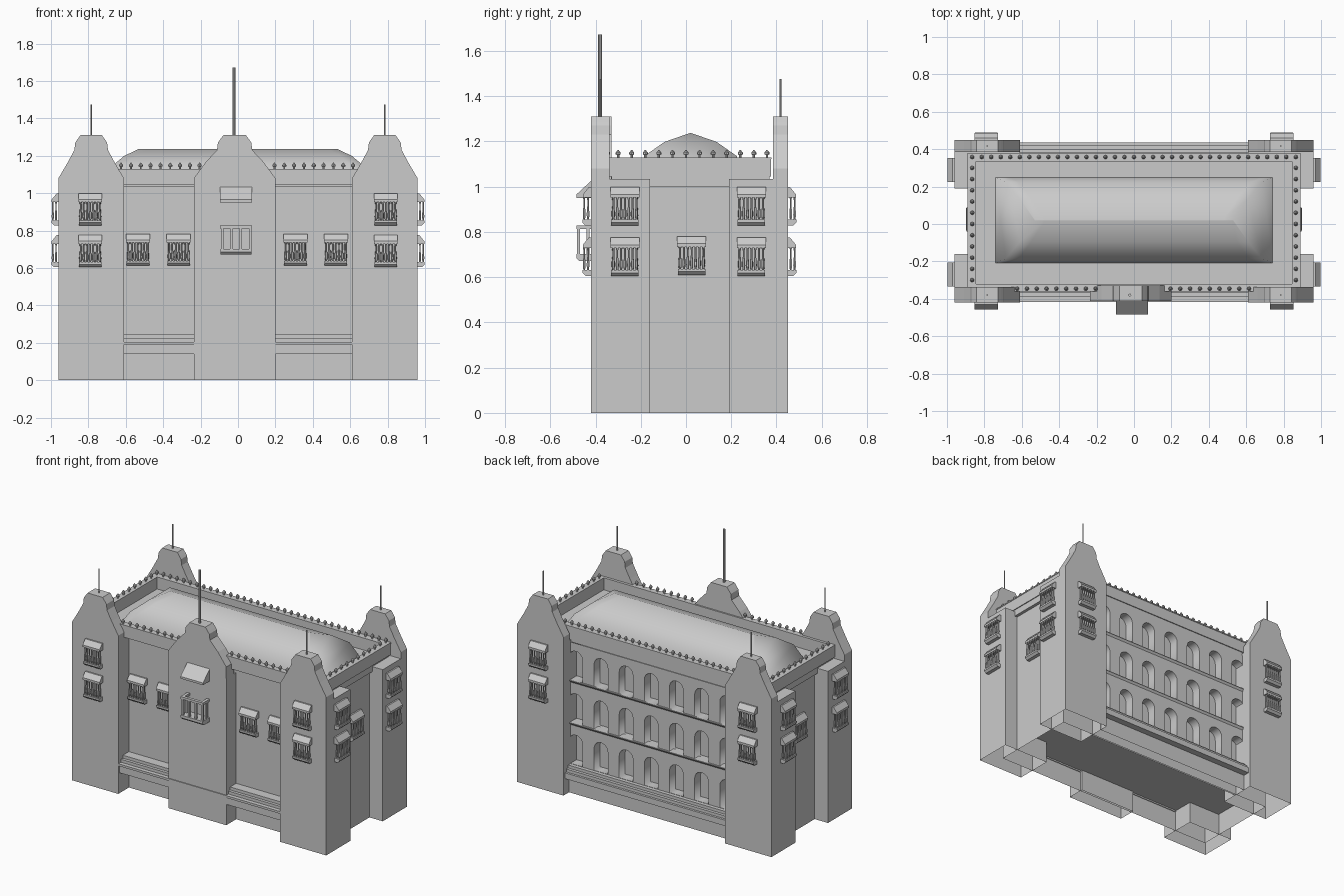
import bpy, bmesh, math
from mathutils import Matrix

if "Cube" in bpy.data.objects:
    bpy.data.objects.remove(bpy.data.objects["Cube"])


def add_mesh(name, bm, smooth=False):
    bmesh.ops.recalc_face_normals(bm, faces=bm.faces)
    for f in bm.faces:
        f.smooth = smooth
    me = bpy.data.meshes.new(name)
    bm.to_mesh(me)
    bm.free()
    ob = bpy.data.objects.new(name, me)
    bpy.context.collection.objects.link(ob)
    return ob


def prism_into(bm, pts, axis, a, b):
    # extrude a 2D profile along x (pts = y,z) or y (pts = x,z)
    def co(p, t):
        return (t, p[0], p[1]) if axis == 'x' else (p[0], t, p[1])
    lo = [bm.verts.new(co(p, a)) for p in pts]
    hi = [bm.verts.new(co(p, b)) for p in pts]
    bm.faces.new(lo)
    bm.faces.new(hi[::-1])
    for i in range(len(pts)):
        j = (i + 1) % len(pts)
        bm.faces.new((lo[i], hi[i], hi[j], lo[j]))


def prism(name, pts, axis, a, b, open_bottom=False):
    bm = bmesh.new()
    prism_into(bm, pts, axis, a, b)
    bmesh.ops.recalc_face_normals(bm, faces=bm.faces)
    if open_bottom:
        low = [f for f in bm.faces if all(v.co.z < 1e-4 for v in f.verts)]
        bmesh.ops.delete(bm, geom=low, context='FACES_ONLY')
    return add_mesh(name, bm)


def box(name, x0, x1, y0, y1, z0, z1, open_bottom=False):
    return prism(name, [(x0, z0), (x1, z0), (x1, z1), (x0, z1)], 'y', y0, y1, open_bottom)


def lathe_into(bm, prof, x, y, n=8):
    rings = [[bm.verts.new((x + r * math.cos(2 * math.pi * i / n),
                            y + r * math.sin(2 * math.pi * i / n), z)) for i in range(n)]
             for r, z in prof]
    for r0, r1 in zip(rings, rings[1:]):
        for i in range(n):
            j = (i + 1) % n
            bm.faces.new((r0[i], r0[j], r1[j], r1[i]))
    bm.faces.new(rings[0][::-1])
    bm.faces.new(rings[-1])


def pole(name, x, y, r, z0, z1):
    bm = bmesh.new()
    lathe_into(bm, [(r, z0), (r, z1)], x, y)
    add_mesh(name, bm)


# main body, open underneath, with a low inner floor
WALL = -.305
box("main_body", -.86, .86, WALL, .31, 0, 1.046, True)
box("inner_floor", -.855, .855, WALL + .005, .305, .15, .19)

# corner towers: deep lower block with a thin shaped gable on top
half = [(.175, 1.035), (.175, 1.08), (.125, 1.165), (.09, 1.23), (.085, 1.27), (.075, 1.285), (.057, 1.31)]


def gable(cx, k=1.0, base=1.035):
    h = [(.175 * k, base)] + [(x * (k if z < 1.2 else 1.05 if k > 1 else 1), z) for x, z in half[1:]]
    return [(cx + x, z) for x, z in h] + [(cx - x, z) for x, z in reversed(h)]


for sx in (-1, 1):
    x0, x1 = sorted((sx * .61, sx * .96))
    for tag, y0, y1, g0, g1 in (("front", -.42, -.16, -.42, -.338), ("back", .19, .45, .385, .45)):
        box(tag + "_tower_block", x0, x1, y0, y1, 0, 1.035, True)
        prism(tag + "_tower_gable", gable(sx * .785), 'y', g0, g1)
        pole(tag + "_tower_pole", sx * .785, (g0 + g1) / 2, .004, 1.3, 1.475)

# central front tower: lower block and gable
box("centre_tower_block", -.235, .2, -.412, -.29, 0, 1.0, True)
prism("centre_tower", gable(-.018, 1.243, .99), 'y', -.412, -.33)
pole("centre_pole", -.022, -.38, .008, 1.3, 1.672)

# stepped ledges, front and back, over a recessed plinth
for y, z0, z1 in ((-.418, .19, .205), (-.408, .14, .19), (-.39, .205, .225), (-.37, .225, .245)):
    box("front_step", -.612, .612, y, -.3, z0, z1)
box("back_plinth", -.612, .612, .3, .39, 0, .12, True)
for y, z0, z1 in ((.435, .11, .15), (.42, .15, .17), (.4, .17, .19)):
    box("back_step", -.612, .612, .3, y, z0, z1)

# rear arcade: a pierced slab of three storeys
cu = bpy.data.curves.new("back_arcade", 'CURVE')
cu.dimensions = '2D'
cu.fill_mode = 'BOTH'
cu.extrude = .0325


def spline(pts):
    s = cu.splines.new('POLY')
    s.points.add(len(pts) - 1)
    for p, (x, z) in zip(s.points, pts):
        p.co = (x, z, 0, 1)
    s.use_cyclic_u = True


spline([(-.65, .12), (.65, .12), (.65, 1.02), (-.65, 1.02)])
rows = (.192, .475, .765)
for z in rows:
    for i in range(-3, 4):
        x, r = i * .19, .052
        arc = [(x + r * math.cos(math.pi * k / 10), z + .15 + r * math.sin(math.pi * k / 10)) for k in range(11)]
        spline([(x - r, z), (x + r, z)] + arc)
tmp = bpy.data.objects.new("arcade_curve", cu)
bpy.context.collection.objects.link(tmp)
me = bpy.data.meshes.new_from_object(tmp.evaluated_get(bpy.context.evaluated_depsgraph_get()))
bpy.data.objects.remove(tmp)
arcade = bpy.data.objects.new("back_arcade", me)
arcade.matrix_world = Matrix.Translation((0, .3425, 0)) @ Matrix.Rotation(math.pi / 2, 4, 'X')
bpy.context.collection.objects.link(arcade)
for z in rows[1:]:
    prism("arcade_ledge", [(.33, z), (.386, z), (.386, z - .004), (.37, z - .024), (.33, z - .024)],
          'x', -.612, .612)

# parapet ring with cornice bands (the front one starts higher)
for z0, z1, e in ((1.0, 1.045, -.006), (1.045, 1.122, 0), (1.122, 1.13, .003)):
    X, Y0, Y1 = .887 + e, -.357 - e, .376 + e
    if z0 > 1.01:
        box("parapet_front", -X, X, Y0, -.33, z0, z1)
        box("parapet_front_inner", -.845, .845, -.331, -.32, z0, z1)
    box("parapet_back", -X, X, .335, Y1, z0, z1)
    for s in (-1, 1):
        a, b = sorted((s * .845, s * X))
        box("parapet_side", a, b, -.33, .335, z0, z1)
box("roof_deck", -.846, .846, -.331, .336, 1.035, 1.048)

# small finials along the parapet
bm = bmesh.new()
fin = [(.005, 1.128), (.005, 1.14), (.011, 1.143), (.011, 1.151), (.006, 1.157), (.002, 1.163)]
spots = [(-.865 + 1.73 * i / 34, .358) for i in range(35)]
spots += [(s * .865, -.3 + .06 * i) for s in (-1, 1) for i in range(11)]
spots += [(s * (.62 - .0525 * i) - .005, -.346) for s in (-1, 1) for i in range(9)]
for x, y in spots:
    lathe_into(bm, fin, x, y, 8)
add_mesh("parapet_finials", bm)

# long hipped dome roof, smooth
bm = bmesh.new()
rings = []
cuts = [-1, -.9, -.6, -.2, .2, .6, .9, 1]
for hx, hy, z in ((.743, .23, 1.046), (.685, .205, 1.135), (.61, .115, 1.198), (.53, .003, 1.237)):
    c = [(t * hx, -hy) for t in cuts] + [(t * hx, hy) for t in reversed(cuts)]
    rings.append([bm.verts.new((x, y + .02, z)) for x, y in c])
for a, b in zip(rings, rings[1:]):
    for i in range(len(a)):
        j = (i + 1) % len(a)
        bm.faces.new((a[i], a[j], b[j], b[i]))
bm.faces.new(rings[-1])
add_mesh("dome_roof", bm, True)

# baluster window boxes: awning, sill and turned balusters, one shared mesh
bm = bmesh.new()
prism_into(bm, [(0, .17), (-.01, .17), (-.036, .138), (-.036, .124), (0, .124)], 'x', -.064, .064)
prism_into(bm, [(0, 0), (-.024, 0), (-.038, .014), (-.038, .026), (0, .026)], 'x', -.061, .061)
bal = [(.004, .024), (.007, .045), (.0065, .062), (.004, .085), (.004, .112), (.006, .126)]
for i in range(7):
    lathe_into(bm, bal, -.051 + .017 * i, -.03, 6)
for s in (-1, 1):
    lathe_into(bm, bal, s * .052, -.013, 6)
master = add_mesh("window_balcony", bm)
places = []
for z in (.605, .828):
    for s in (-1, 1):
        places += [(s * .79, -.42, z, 0), (s * .79, .45, z, math.pi)]
        places += [(s * .96, y, z, s * math.pi / 2) for y in (-.27, .289)]
for s in (-1, 1):
    places.append((s * .86, .025, .61, s * math.pi / 2))
places += [(x, WALL, .612, 0) for x in (-.535, -.317, .307, .523)]
for i, (x, y, z, a) in enumerate(places):
    ob = master if i == 0 else bpy.data.objects.new("window_balcony", master.data)
    if i:
        bpy.context.collection.objects.link(ob)
    ob.location = (x, y, z)
    ob.rotation_euler = (0, 0, a)

# central balcony with open railing and a sloped canopy
L, R, F, B = -.095, .075, -.485, -.41
prism("centre_balcony_floor", [(B, .672), (F + .012, .672), (F, .684), (F, .702), (B, .702)], 'x', L + .002, R - .002)
box("centre_balcony_rail", L, R, F, F + .02, .812, .828)
for x in (L, R - .02):
    box("centre_balcony_side_rail", x, x + .02, F + .02, B, .812, .828)
    box("centre_balcony_back_post", x + .003, x + .017, -.44, -.426, .7, .814)
for x in (L + .003, L + .053, R - .067, R - .017):
    box("centre_balcony_post", x, x + .014, F + .003, F + .017, .7, .814)
prism("centre_canopy", [(B, 1.035), (F, .965), (F, .95), (B, .95)], 'x', L, R)
